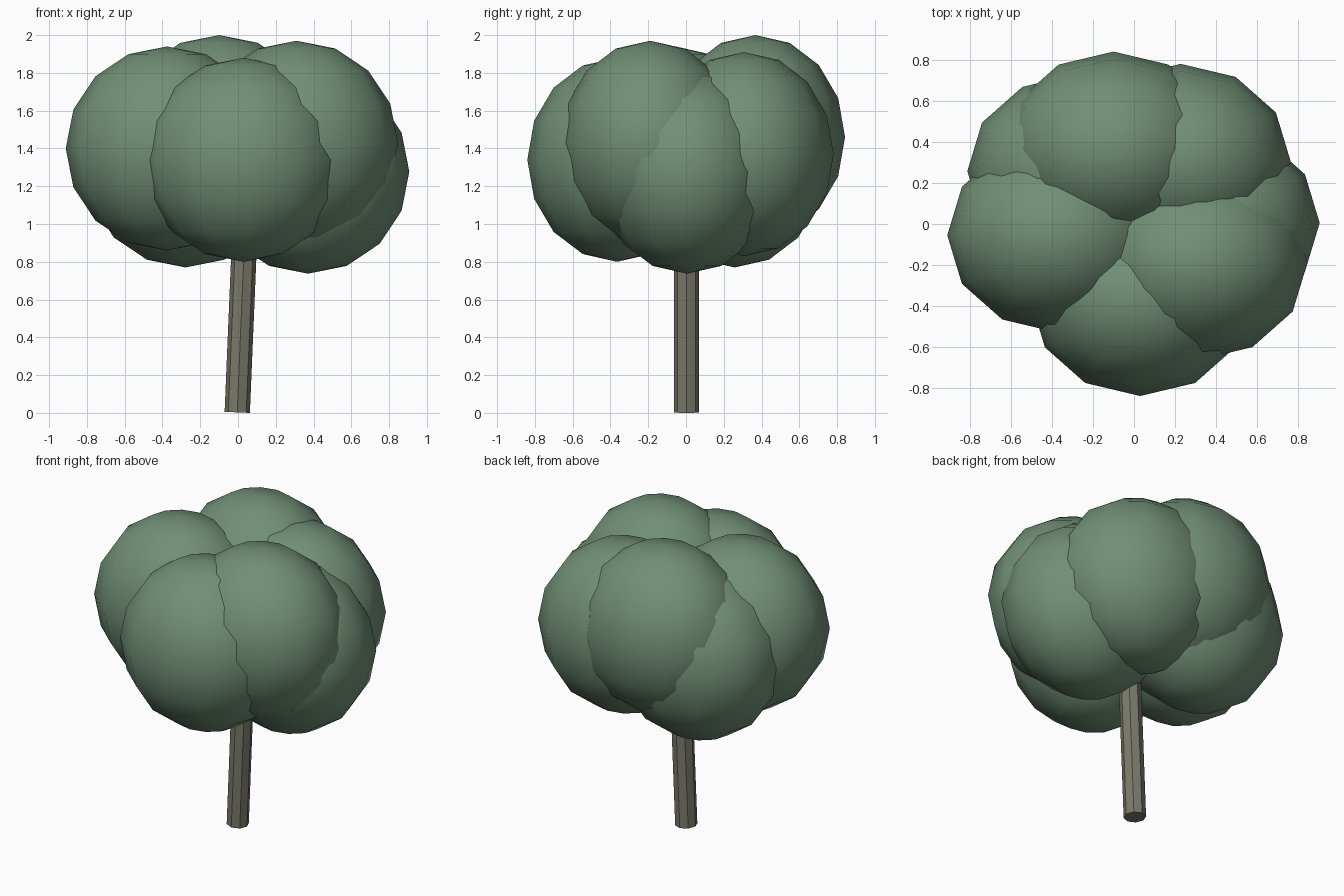
import bpy, math

if "Cube" in bpy.data.objects:
    bpy.data.objects.remove(bpy.data.objects["Cube"])

def material(name, rgb):
    m = bpy.data.materials.new(name)
    m.diffuse_color = (*rgb, 1)
    m.use_nodes = True
    m.node_tree.nodes["Principled BSDF"].inputs["Base Color"].default_value = m.diffuse_color
    return m

leaf = material("leaf green", (0.165, 0.275, 0.182))
bark = material("grey brown bark", (0.195, 0.190, 0.145))

# Foliage: seven identical low-poly ellipsoids, smooth shaded
centres = [
    (0.03, -0.365, 1.34),
    (-0.375, -0.055, 1.40),
    (0.31, -0.19, 1.43),
    (-0.10, 0.367, 1.46),
    (0.37, 0.005, 1.277),
    (0.228, 0.307, 1.37),
    (-0.277, 0.258, 1.31),
]
for i, c in enumerate(centres):
    bpy.ops.mesh.primitive_uv_sphere_add(segments=12, ring_count=8, radius=1, location=c)
    o = bpy.context.object
    o.name = f"foliage_{i + 1}"
    o.scale = (0.537, 0.475, 0.54)
    o.data.materials.append(leaf)
    bpy.ops.object.shade_smooth()

# Trunk: eight-sided prism leaning slightly to the right
tilt, length, radius = math.radians(2.4), 1.25, 0.067
bpy.ops.mesh.primitive_cylinder_add(
    vertices=8, radius=radius, depth=length, rotation=(0, tilt, 0),
    location=(-0.004 + math.sin(tilt) * length / 2, 0.003,
              radius * math.sin(tilt) + math.cos(tilt) * length / 2))
trunk = bpy.context.object
trunk.name = "trunk"
trunk.data.materials.append(bark)
